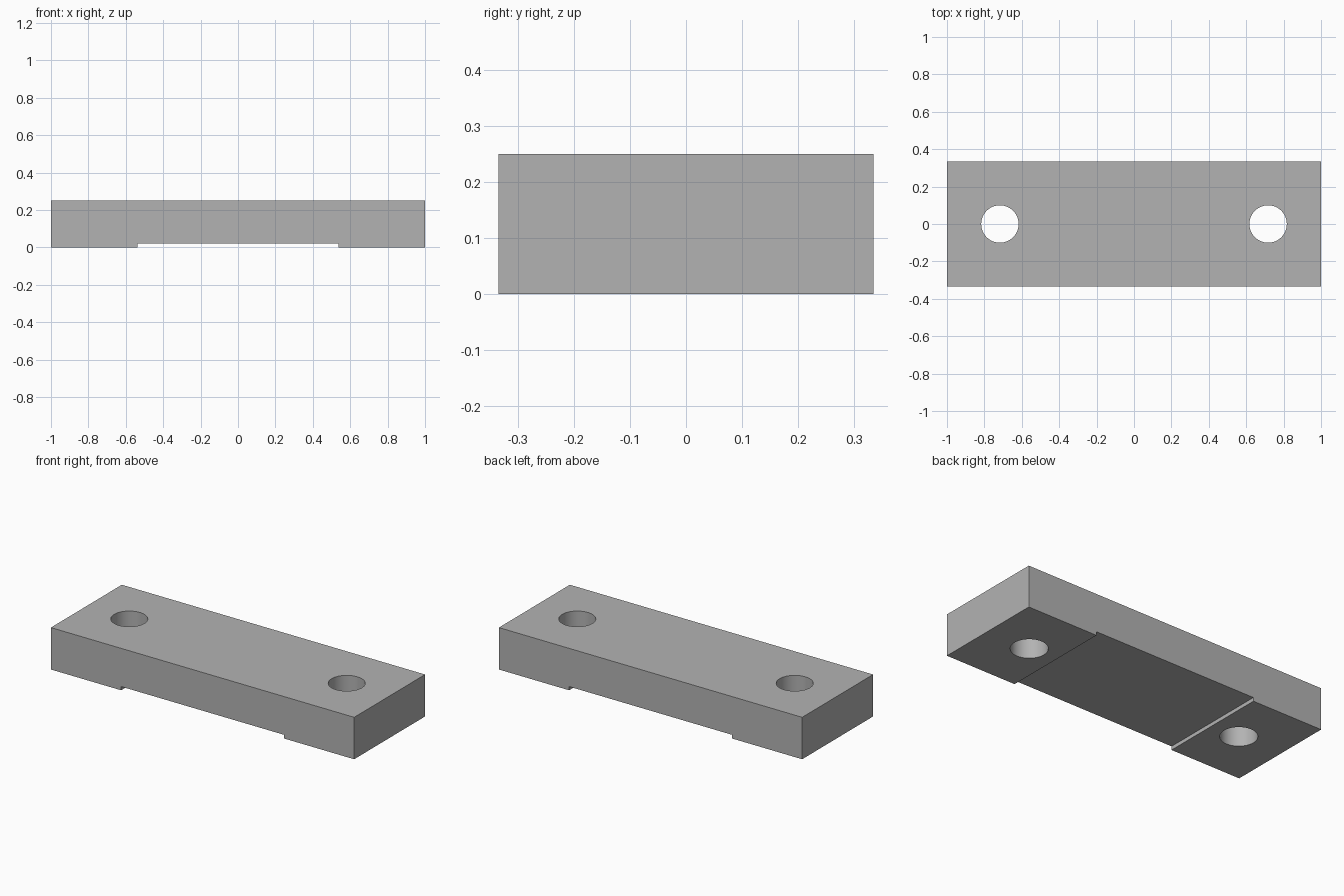
import bpy
import bmesh

cube = bpy.data.objects.get("Cube")
if cube:
    bpy.data.objects.remove(cube, do_unlink=True)

HALF_DEPTH = 0.334
HEIGHT = 0.25
RECESS_X, RECESS_Z = 0.537, 0.022
HOLE_X, HOLE_RADIUS = 0.717, 0.1

grey = bpy.data.materials.new("plain grey")
grey.use_nodes = True
colour = (0.45, 0.45, 0.45, 1)
grey.diffuse_color = colour
grey.node_tree.nodes["Principled BSDF"].inputs["Base Color"].default_value = colour

# Block: mirrored front profile with a shallow recess underneath, extruded in depth
half = [(RECESS_X, RECESS_Z), (RECESS_X, 0), (1, 0), (1, HEIGHT)]
profile = half + [(-x, z) for x, z in reversed(half)]
bm = bmesh.new()
face = bm.faces.new([bm.verts.new((x, -HALF_DEPTH, z)) for x, z in profile])
result = bmesh.ops.extrude_face_region(bm, geom=[face])
moved = [v for v in result["geom"] if isinstance(v, bmesh.types.BMVert)]
bmesh.ops.translate(bm, verts=moved, vec=(0, 2 * HALF_DEPTH, 0))
bmesh.ops.recalc_face_normals(bm, faces=bm.faces)
mesh = bpy.data.meshes.new("mounting_block")
bm.to_mesh(mesh)
bm.free()
block = bpy.data.objects.new("mounting_block", mesh)
bpy.context.collection.objects.link(block)
mesh.materials.append(grey)
bpy.context.view_layer.objects.active = block

# Bolt holes: one through each foot
for side in (-1, 1):
    bpy.ops.mesh.primitive_cylinder_add(vertices=64, radius=HOLE_RADIUS, depth=1,
                                        location=(side * HOLE_X, 0, HEIGHT / 2))
    cutter = bpy.context.object
    cutter.hide_render = True
    cutter.data.materials.append(grey)
    hole = block.modifiers.new("bolt_hole", "BOOLEAN")
    hole.operation = "DIFFERENCE"
    hole.solver = "EXACT"
    hole.object = cutter
    bpy.context.view_layer.objects.active = block
    bpy.ops.object.modifier_apply(modifier=hole.name)
    bpy.data.objects.remove(cutter, do_unlink=True)

# Smooth hole walls, sharp block edges
bpy.ops.object.select_all(action="DESELECT")
block.select_set(True)
bpy.context.view_layer.objects.active = block
bpy.ops.object.shade_smooth_by_angle(angle=0.5)
